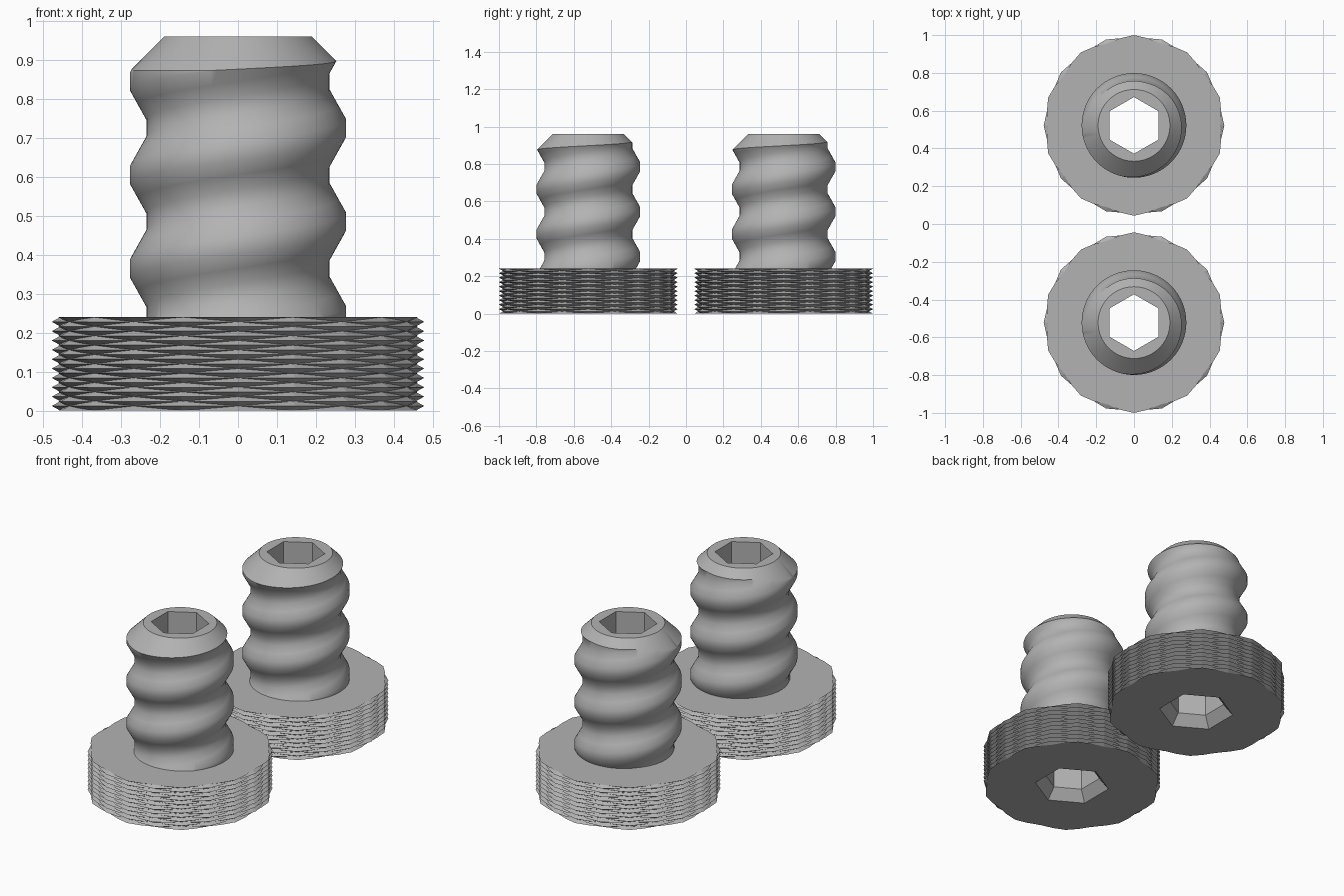
import bpy, bmesh, math
from math import pi, tau, cos, sin

HEAD_TOP, TOP, PITCH = 0.24, 0.96, 0.24
ROOT, CREST, TIP = 0.235, 0.277, 0.19
HEX, HEX_WIDE = 0.15, 0.2

if "Cube" in bpy.data.objects:
    bpy.data.objects.remove(bpy.data.objects["Cube"])

steel = bpy.data.materials.new("grey steel")
steel.use_nodes = True
steel.diffuse_color = (0.45, 0.45, 0.45, 1)
steel.node_tree.nodes["Principled BSDF"].inputs["Base Color"].default_value = steel.diffuse_color


def point(bm, r, a, z):
    return bm.verts.new((r * cos(a), r * sin(a), z))


def finish(bm, name, y, smooth=None):
    mesh = bpy.data.meshes.new(name)
    bm.to_mesh(mesh)
    bm.free()
    mesh.materials.append(steel)
    obj = bpy.data.objects.new(name, mesh)
    bpy.context.collection.objects.link(obj)
    obj.location.y = y
    if smooth:
        bpy.ops.object.select_all(action="DESELECT")
        obj.select_set(True)
        bpy.context.view_layer.objects.active = obj
        bpy.ops.object.shade_smooth_by_angle(angle=math.radians(smooth))
    return obj


def hex_radius(a):
    return HEX * cos(pi / 6) / cos((a + pi / 6) % (pi / 3) - pi / 6)


# Threaded shank: single-start trapezoidal helix under a chamfered tip
def thread_radius(a, z):
    d = abs((z - 0.485 - PITCH * a / tau + PITCH / 2) % PITCH - PITCH / 2)
    t = min(max((d - 0.0225) / 0.075, 0), 1)
    return CREST + (ROOT - CREST) * t


def thread_column(a):
    lo, hi = HEAD_TOP, TOP
    for _ in range(40):
        mid = (lo + hi) / 2
        if thread_radius(a, mid) < TIP + TOP - mid:
            lo = mid
        else:
            hi = mid
    column = []
    for turn in range(-3, 4):
        for offset in (-0.0975, -0.06, -0.0225, 0.0225, 0.06, 0.0975):
            z = 0.485 + PITCH * (turn + a / tau) + offset
            z = min(max(z, HEAD_TOP), lo)
            column.append((thread_radius(a, z), z))
    return column + [(TIP, TOP), (hex_radius(a), TOP)]


def make_shank(y):
    bm = bmesh.new()
    n = 96
    columns = []
    for i in range(n + 1):
        a = tau * i / n
        columns.append([point(bm, r, a, z) for r, z in thread_column(a)])
    for c, d in zip(columns, columns[1:]):
        for j in range(len(c) - 1):
            bm.faces.new((c[j], d[j], d[j + 1], c[j + 1]))
    bmesh.ops.remove_doubles(bm, verts=bm.verts, dist=0.0001)
    finish(bm, "threaded_shank", y, 31)


# Knurled head: two crossing sets of fine grooves cut into a disc
def wave(u):
    return 1 - abs(2 * (u % 1) - 1)


def make_head(y):
    bm = bmesh.new()
    n = 40
    rings = []
    for j in range(n + 1):
        ring = []
        for i in range(n):
            depth = min(wave((j + i) / 4), wave((j - i) / 4))
            ring.append(point(bm, 0.456 + 0.022 * depth, tau * i / n, HEAD_TOP * j / n))
        rings.append(ring)
    for j in range(n):
        for i in range(n):
            k = (i + 1) % n
            a, b, c, d = rings[j][i], rings[j][k], rings[j + 1][k], rings[j + 1][i]
            if (i + j) % 2:
                a, b, c, d = b, c, d, a
            bm.faces.new((a, b, c))
            bm.faces.new((a, c, d))
    # flat ends with the hexagonal opening
    for ring, r, z, up in ((rings[0], HEX_WIDE, 0, -1), (rings[-1], HEX, HEAD_TOP, 1)):
        inner = [point(bm, r, pi / 6 + pi / 3 * i, z) for i in range(6)]
        edges = [bm.edges.new((inner[i - 1], inner[i])) for i in range(6)]
        edges += [bm.edges.get((ring[i - 1], ring[i])) for i in range(n)]
        made = bmesh.ops.triangle_fill(bm, edges=edges, use_beauty=True)["geom"]
        for f in made:
            if isinstance(f, bmesh.types.BMFace):
                f.normal_update()
                if f.normal.z * up < 0:
                    f.normal_flip()
    finish(bm, "knurled_head", y)


# Hexagonal socket running right through, flared at the bottom
def make_socket(y):
    bm = bmesh.new()
    rings = [[point(bm, r, pi / 6 + pi / 3 * i, z) for i in range(6)]
             for r, z in ((HEX_WIDE, 0), (HEX, 0.06), (HEX, TOP))]
    for low, high in zip(rings, rings[1:]):
        for i in range(6):
            bm.faces.new((low[i], low[i - 1], high[i - 1], high[i]))
    finish(bm, "hex_socket", y)


for y in (-0.522, 0.522):
    make_shank(y)
    make_head(y)
    make_socket(y)
